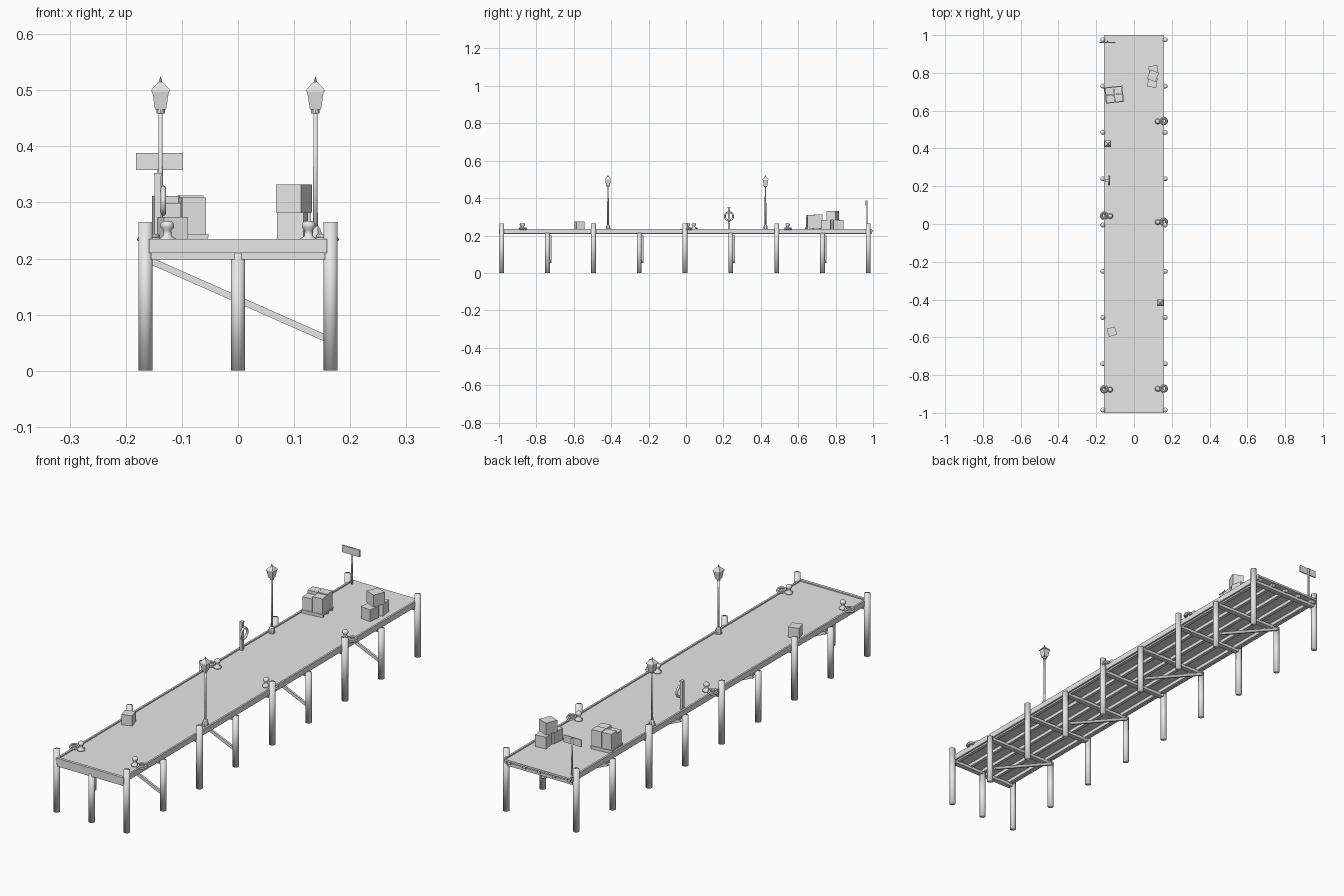
import bpy, bmesh, math
from mathutils import Matrix, Vector

cube = bpy.data.objects.get("Cube")
if cube:
    bpy.data.objects.remove(cube, do_unlink=True)

GREY = (0.8, 0.8, 0.8, 1)
mat = bpy.data.materials.new("plain_grey")
mat.use_nodes = True
mat.diffuse_color = GREY
mat.node_tree.nodes["Principled BSDF"].inputs["Base Color"].default_value = GREY


def finish(name, bm, smooth=False):
    bmesh.ops.recalc_face_normals(bm, faces=bm.faces[:])
    for f in bm.faces:
        f.smooth = smooth
    mesh = bpy.data.meshes.new(name)
    bm.to_mesh(mesh)
    bm.free()
    mesh.materials.append(mat)
    ob = bpy.data.objects.new(name, mesh)
    bpy.context.collection.objects.link(ob)
    return ob


def box(name, centre, size, turn=0, axis="Z"):
    bm = bmesh.new()
    bmesh.ops.create_cube(bm, size=1)
    bm.transform(Matrix.Translation(centre) @ Matrix.Rotation(math.radians(turn), 4, axis)
                 @ Matrix.Diagonal((*size, 1)))
    return finish(name, bm)


def beam(name, x0, x1, y0, y1, z0, z1):
    return box(name, ((x0 + x1) / 2, (y0 + y1) / 2, (z0 + z1) / 2), (x1 - x0, y1 - y0, z1 - z0))


def lathe(name, x, y, profile, sides=16, smooth=True):
    """Stack rings of (radius, z) and cap both ends."""
    bm = bmesh.new()
    rings = []
    for r, z in profile:
        angles = [2 * math.pi * (i + 0.5) / sides for i in range(sides)]
        rings.append([bm.verts.new((x + r * math.cos(a), y + r * math.sin(a), z)) for a in angles])
    for a, b in zip(rings, rings[1:]):
        for i in range(sides):
            j = (i + 1) % sides
            bm.faces.new((a[i], a[j], b[j], b[i]))
    bm.faces.new(rings[0])
    bm.faces.new(rings[-1])
    return finish(name, bm, smooth)


def torus(name, centre, major, minor, turn=0, n=24, m=8):
    bm = bmesh.new()
    spin = Matrix.Translation(centre) @ Matrix.Rotation(math.radians(turn), 4, "Y")
    rings = []
    for i in range(n):
        a = 2 * math.pi * i / n
        ring = []
        for k in range(m):
            b = 2 * math.pi * k / m
            r = major + minor * math.cos(b)
            ring.append(bm.verts.new(spin @ Vector((r * math.cos(a), r * math.sin(a), minor * math.sin(b)))))
        rings.append(ring)
    for i in range(n):
        p, q = rings[i], rings[(i + 1) % n]
        for k in range(m):
            l = (k + 1) % m
            bm.faces.new((p[k], q[k], q[l], p[l]))
    return finish(name, bm, True)


# Deck with raised side rims and front fascia
DECK = 0.23
EDGE = 0.159
beam("deck", -EDGE, EDGE, -0.99, 1.0, 0.222, DECK)
for side, s in (("left", 1), ("right", -1)):
    xs = sorted((s * EDGE, s * (EDGE - 0.008)))
    beam(side + "_rim", *xs, -0.99, 0.995, 0.211, 0.235)
beam("front_fascia", -EDGE, EDGE, -1.0, -0.988, 0.21, 0.235)

# Stringers running under the deck
for x in (-0.14, -0.07, 0, 0.07, 0.14):
    beam("stringer", x - 0.007, x + 0.007, -0.99, 0.992, 0.208, 0.223)

# Piles, cross beams and diagonal braces
for i in range(9):
    y = -0.985 + 0.245 * i
    tall = i % 2 == 0
    for x in (-0.165, 0.165):
        lathe("tall_pile" if tall else "short_pile", x, y,
              [(0.0128, 0), (0.0128, 0.265 if tall else 0.213)])
    beam("cross_beam", -0.155, 0.155, y - 0.011, y + 0.011, 0.198, 0.211)
    if not tall:
        rise, run = 0.137, 0.31
        box("diagonal_brace", (0, y + 0.017, 0.127), (math.hypot(rise, run), 0.009, 0.012),
            math.degrees(math.atan2(rise, run)), "Y")
lathe("front_middle_pile", 0, -0.985, [(0.0128, 0), (0.0128, 0.21)])

# Lamp posts with square lanterns
for x, y in ((-0.138, 0.425), (0.138, -0.417)):
    lathe("lamp_base", x, y, [(0.013, DECK), (0.013, 0.242), (0.009, 0.254), (0.005, 0.258)], 8, False)
    lathe("lamp_pole", x, y, [(0.0045, DECK), (0.0038, 0.46)], 10)
    lathe("lamp_collar", x, y, [(0.008, 0.458), (0.008, 0.466)], 10, False)
    lathe("lantern_body", x, y, [(0.014, 0.466), (0.021, 0.498)], 4, False)
    lathe("lantern_roof", x, y, [(0.024, 0.498), (0.023, 0.501), (0.005, 0.515)], 4, False)
    lathe("lantern_finial", x, y, [(0.003, 0.513), (0.003, 0.518), (0.0005, 0.524)], 6, False)

# Sign at the back corner
lathe("sign_post", -0.14, 0.968, [(0.004, 0.21), (0.004, 0.386)], 8)
box("sign_board", (-0.14, 0.962, 0.373), (0.084, 0.005, 0.03))

# Life ring on its stand
box("ring_stand", (-0.143, 0.23, 0.29), (0.011, 0.013, 0.12))
lathe("ring_stand_cap", -0.143, 0.23, [(0.01, 0.347), (0.01, 0.352)], 4, False)
torus("life_ring", (-0.133, 0.23, 0.303), 0.022, 0.005, 90)

# Mooring bollards, each with a coil of rope beside it
for s, y in ((1, 0.543), (1, 0.01), (1, -0.873), (-1, 0.042), (-1, -0.877)):
    x = s * 0.126
    lathe("bollard", x, y, [(0.015, DECK), (0.015, 0.236), (0.008, 0.24), (0.007, 0.25),
                            (0.012, 0.255), (0.012, 0.262), (0.007, 0.267)], 14)
    for k, (major, z) in enumerate(((0.018, 0.234), (0.011, 0.234), (0.015, 0.24))):
        torus("rope_coil", (s * 0.158, y + 0.002, z), major, 0.0038)

# Lone crate near the front
box("lone_crate", (-0.117, -0.57, 0.252), (0.044, 0.044, 0.044), 17)

# Three stacked crates
for x, y, z, turn in ((0.103, 0.812, 0.257, 8), (0.097, 0.75, 0.257, -8), (0.1, 0.785, 0.307, -22)):
    box("stacked_crate", (x, y, z), (0.048, 0.052, 0.05), turn)

# Pallet carrying four boxes
pallet = Matrix.Translation((-0.105, 0.685, 0)) @ Matrix.Rotation(math.radians(6), 4, "Z")
for v in (-0.036, 0, 0.036):
    box("pallet_runner", pallet @ Vector((0, v, 0.2345)), (0.094, 0.01, 0.009), 6)
box("pallet_top", pallet @ Vector((0, 0, 0.241)), (0.096, 0.086, 0.005), 6)
for u, v, h in ((-1, -1, 0.056), (1, -1, 0.066), (-1, 1, 0.068), (1, 1, 0.069)):
    box("pallet_box", pallet @ Vector((u * 0.0225, v * 0.0205, 0.243 + h / 2)), (0.043, 0.039, h), 6)
